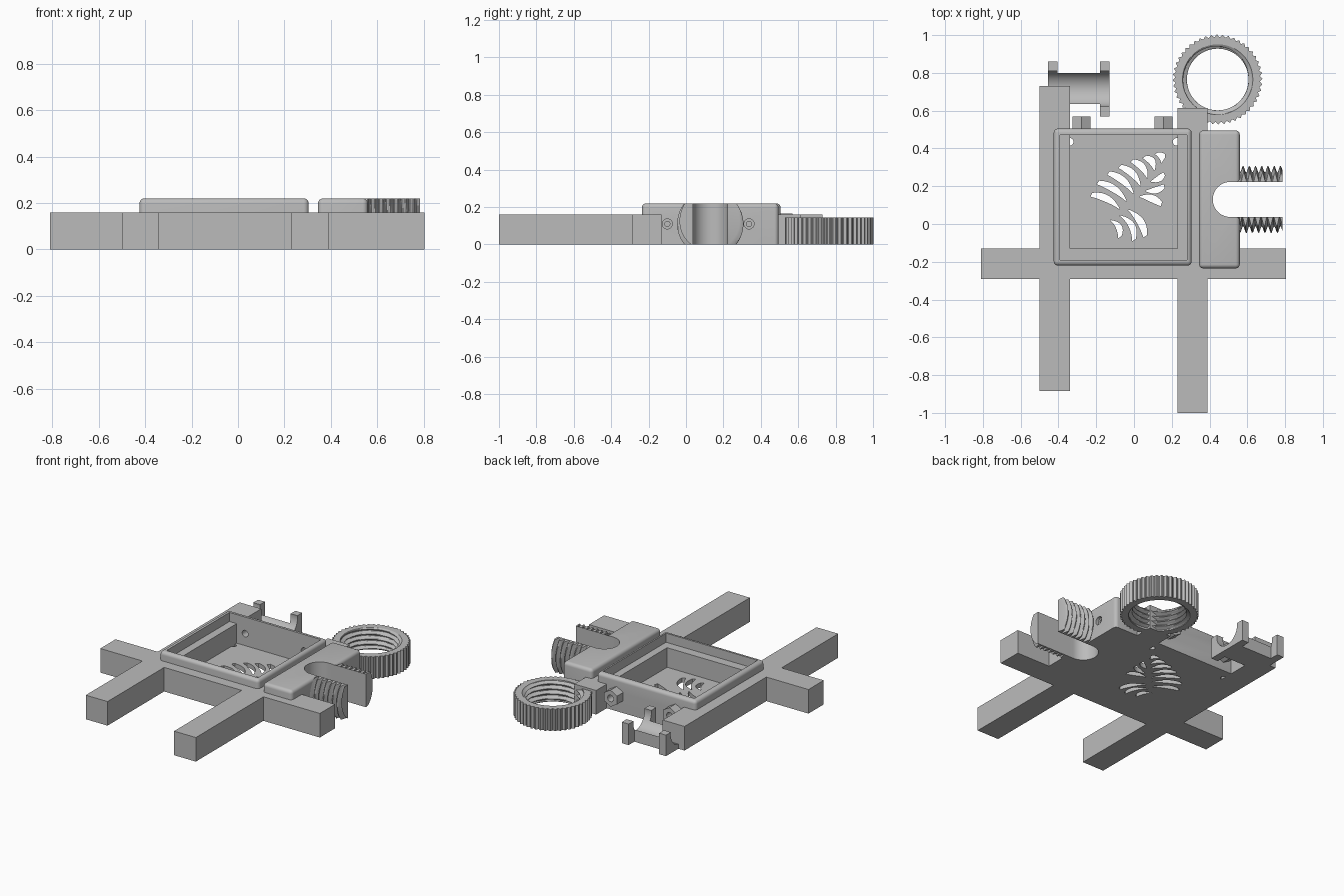
import bpy, bmesh, math
from mathutils import Vector

if "Cube" in bpy.data.objects:
    bpy.data.objects.remove(bpy.data.objects["Cube"])

grey = bpy.data.materials.new("plain grey")
grey.diffuse_color = (0.5, 0.5, 0.5, 1)
grey.use_nodes = True
grey.node_tree.nodes["Principled BSDF"].inputs["Base Color"].default_value = grey.diffuse_color


def make(name, bm):
    bmesh.ops.recalc_face_normals(bm, faces=bm.faces)
    me = bpy.data.meshes.new(name)
    bm.to_mesh(me)
    bm.free()
    me.materials.append(grey)
    ob = bpy.data.objects.new(name, me)
    bpy.context.collection.objects.link(ob)
    return ob


def box(name, x0, x1, y0, y1, z0, z1, bevel=0.0):
    """Box; with a bevel, all edges except the bottom ones are rounded."""
    bm = bmesh.new()
    bmesh.ops.create_cube(bm, size=1)
    for v in bm.verts:
        v.co = ((x0 + x1) / 2 + v.co.x * (x1 - x0),
                (y0 + y1) / 2 + v.co.y * (y1 - y0),
                (z0 + z1) / 2 + v.co.z * (z1 - z0))
    if bevel:
        edges = [e for e in bm.edges if max(v.co.z for v in e.verts) > z0 + 1e-4]
        bmesh.ops.bevel(bm, geom=edges, offset=bevel, segments=5, profile=0.5, affect='EDGES')
    return make(name, bm)


def prism(name, pts, a, b, axis='z'):
    """Extrude a 2D outline from a to b along an axis."""
    place = {'x': lambda u, v, w: (w, u, v),
             'y': lambda u, v, w: (u, w, v),
             'z': lambda u, v, w: (u, v, w)}[axis]
    bm = bmesh.new()
    lo = [bm.verts.new(place(u, v, a)) for u, v in pts]
    hi = [bm.verts.new(place(u, v, b)) for u, v in pts]
    n = len(pts)
    bm.faces.new(lo)
    bm.faces.new(hi)
    for i in range(n):
        bm.faces.new((lo[i], lo[(i + 1) % n], hi[(i + 1) % n], hi[i]))
    return make(name, bm)


def circle(u, v, r, n=40, turn=0.0):
    return [(u + r * math.cos(turn + 2 * math.pi * i / n),
             v + r * math.sin(turn + 2 * math.pi * i / n)) for i in range(n)]


def boolean(ob, cutters, op='DIFFERENCE'):
    bpy.context.view_layer.objects.active = ob
    for c in cutters:
        m = ob.modifiers.new("cut", 'BOOLEAN')
        m.operation, m.solver, m.object = op, 'EXACT', c
        bpy.ops.object.modifier_apply(modifier=m.name)
        bpy.data.objects.remove(c)


def thread(t, w, r_low, r_high, pitch):
    """Radius of a trapezoid helix at angle t and height w."""
    p = (w / pitch - t / (2 * math.pi)) % 1
    tri = 1 - abs(2 * p - 1)
    return r_low + (r_high - r_low) * min(1, max(0, 1.5 * tri - 0.25))


# crossing bars
box("left_bar", -0.50, -0.34, -0.885, 0.73, 0, 0.16)
box("right_bar", 0.23, 0.39, -1.0, 0.615, 0, 0.16)
box("cross_bar", -0.81, 0.805, -0.29, -0.13, 0, 0.16)

# open tray with a thin floor
tray = box("tray", -0.425, 0.305, -0.22, 0.505, 0, 0.22, 0.022)
boolean(tray, [box("cavity", -0.393, 0.28, -0.19, 0.472, 0.03, 0.3)])

# leaf opening: tapered curved slits on both sides of a midrib
tip, foot = Vector((0.155, 0.335)), Vector((-0.10, 0.055))


def slit(p, q, bow, width):
    d = q - p
    side = Vector((-d.y, d.x)).normalized()
    left, right = [], []
    for i in range(9):
        t = i / 8
        c = p + d * t + side * bow * 4 * t * (1 - t)
        w = width * (0.12 + 0.88 * math.sin(math.pi * min(1, 0.18 + 0.82 * t)))
        left.append(tuple(c + side * w / 2))
        right.append(tuple(c - side * w / 2))
    return prism("slit", left + right[::-1], -0.1, 0.1)


outline = [(0.12, 0.375), (0.055, 0.355), (-0.01, 0.335), (-0.075, 0.305),
           (-0.135, 0.27), (-0.19, 0.22), (-0.225, 0.155)]
slits = []
for i, p in enumerate(outline):
    slits.append(slit(Vector(p), tip.lerp(foot, 0.04 + i * 0.145), 0.018, 0.038))
for p, q, bow, w in [((0.16, 0.265), (0.09, 0.225), 0.008, 0.032),
                     ((0.16, 0.20), (0.06, 0.175), 0.010, 0.034),
                     ((0.145, 0.105), (0.03, 0.145), -0.012, 0.040),
                     ((0.06, -0.065), (-0.03, 0.075), -0.020, 0.040),
                     ((0.0, -0.085), (-0.075, 0.045), -0.028, 0.036),
                     ((-0.075, -0.07), (-0.125, 0.02), -0.022, 0.034)]:
    slits.append(slit(Vector(p), Vector(q), bow, w))
boolean(tray, slits)

# corner drain holes and screw bosses behind the tray
for x in (-0.34, 0.225):
    boolean(tray, [prism("drain", circle(x, 0.435, 0.02, 20), -0.1, 0.1)])
for name, x in (("left_boss", -0.278), ("right_boss", 0.156)):
    boss = prism(name, circle(x, 0.11, 0.055, 6, math.pi / 2), 0.50, 0.57, 'y')
    boolean(boss, [prism("bore", circle(x, 0.11, 0.022, 24), 0.4, 0.7, 'y')])
    boolean(tray, [prism("bore", circle(x, 0.11, 0.022, 24), 0.4, 0.7, 'y')])

# side block with a round-ended slot and two screw holes
AX_Y, AX_Z, SLOT = 0.13, 0.11, 0.093


def slot():
    arc = [(0.51 - SLOT * math.sin(a), AX_Y + SLOT * math.cos(a))
           for a in (math.pi * i / 24 for i in range(25))]
    return prism("slot", arc + [(1, AX_Y - SLOT), (1, AX_Y + SLOT)], -0.2, 0.5)


block = box("side_block", 0.345, 0.56, -0.235, 0.495, 0, 0.22, 0.022)
boolean(block, [slot()])
for y in (-0.10, 0.337):
    boolean(block, [prism("bore", circle(y, AX_Z, 0.027, 24), 0.54, 0.7, 'x'),
                    prism("bore", circle(y, AX_Z, 0.014, 16), 0.40, 0.7, 'x')])

# threaded spout, flattened top and bottom and split by the slot
PITCH, N = 0.033, 80
bm = bmesh.new()
rows = []
for j in range(57):
    w = 0.54 + 0.245 * j / 56
    row = []
    for i in range(N):
        t = 2 * math.pi * i / N
        r = thread(t, w, 0.143, 0.177, PITCH) if w > 0.56 else 0.143
        row.append(bm.verts.new((w, AX_Y + r * math.cos(t), AX_Z + r * math.sin(t))))
    rows.append(row)
for a, b in zip(rows, rows[1:]):
    for i in range(N):
        k = (i + 1) % N
        bm.faces.new((a[i], a[k], b[k], b[i]))
bm.faces.new(rows[0])
bm.faces.new(rows[-1])
spout = make("threaded_spout", bm)
boolean(spout, [box("flat", 0.3, 1, -0.5, 0.8, 0, 0.22)], 'INTERSECT')
boolean(spout, [slot()])

# ridged ring nut with an inner thread
CX, CY, H, TEETH = 0.443, 0.765, 0.145, 48
M, J = TEETH * 4, 40
bm = bmesh.new()
rows = []
for j in range(J + 1):
    z = H * j / J
    lead = max(0, 1 - min(z, H - z) / 0.015)
    row = []
    for i in range(M):
        t = 2 * math.pi * i / M
        r = thread(t, z, 0.163, 0.186, PITCH)
        r += (0.186 - r) * lead
        row.append(bm.verts.new((CX + r * math.cos(t), CY + r * math.sin(t), z)))
    rows.append(row)
for z in (H, 0):
    row = []
    for i in range(M):
        t = 2 * math.pi * (i + 0.3 * (1 if i % 4 in (0, 2) else -1)) / M
        r = 0.237 if i % 4 < 2 else 0.225
        row.append(bm.verts.new((CX + r * math.cos(t), CY + r * math.sin(t), z)))
    rows.append(row)
for a, b in zip(rows, rows[1:] + rows[:1]):
    for i in range(M):
        k = (i + 1) % M
        bm.faces.new((a[i], a[k], b[k], b[i]))
make("ring_nut", bm)

# saddle clip: trough with raised end flanges
parts = [box("clip_trough", -0.44, -0.14, 0.635, 0.80, 0, 0.083),
         box("clip_left_flange", -0.455, -0.405, 0.57, 0.86, 0, 0.14),
         box("clip_right_flange", -0.18, -0.13, 0.57, 0.86, 0, 0.14)]
for part in parts:
    boolean(part, [prism("channel", circle(0.716, 0.125, 0.095, 48), -0.6, 0.1, 'x')])

# smooth the curved faces, keep edges sharp
bpy.ops.object.select_all(action='DESELECT')
for ob in bpy.context.scene.objects:
    ob.select_set(True)
    bpy.context.view_layer.objects.active = ob
bpy.ops.object.shade_smooth_by_angle(angle=math.radians(30))
